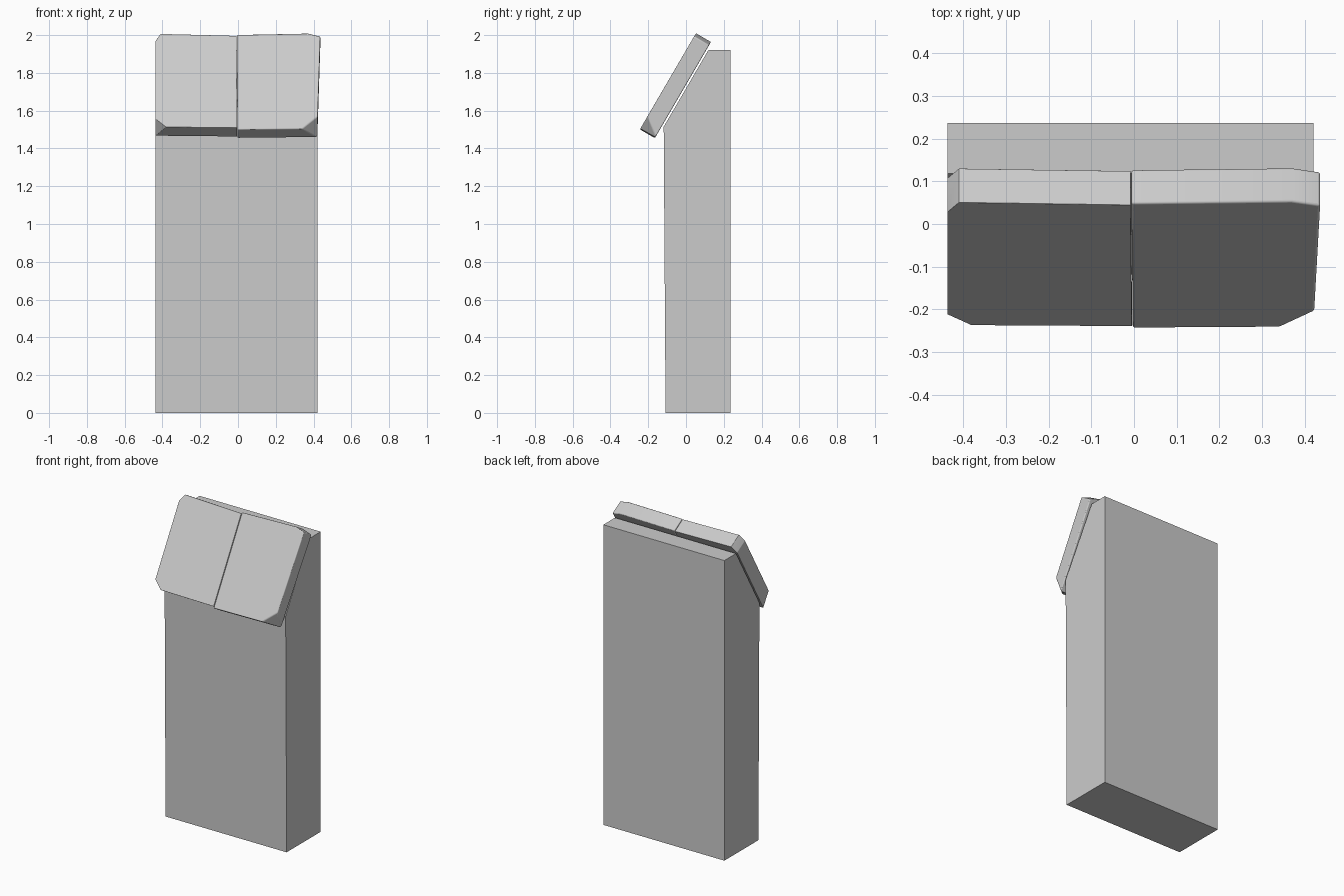
import bpy, bmesh
from mathutils import Vector

if "Cube" in bpy.data.objects:
    bpy.data.objects.remove(bpy.data.objects["Cube"], do_unlink=True)

stone = bpy.data.materials.new("stone_grey")
stone.use_nodes = True
GREY = (0.6, 0.6, 0.6, 1)
stone.diffuse_color = GREY
stone.node_tree.nodes["Principled BSDF"].inputs["Base Color"].default_value = GREY

# Sloping frame of the slabs: origin at their top back edge
ORIGIN = Vector((0, 0.13, 1.96))
UP = Vector((0, 0.504, 0.864))
OUT = Vector((0, -0.864, 0.504))
THICK = 0.092


def on_slope(x, v, depth):
    return ORIGIN + Vector((x, 0, 0)) + UP * v + OUT * depth


def make_object(name, bm):
    bmesh.ops.recalc_face_normals(bm, faces=bm.faces)
    mesh = bpy.data.meshes.new(name)
    bm.to_mesh(mesh)
    bm.free()
    mesh.materials.append(stone)
    ob = bpy.data.objects.new(name, mesh)
    bpy.context.collection.objects.link(ob)
    return ob


def prism(front, back):
    """Closed solid between two matching outlines."""
    bm = bmesh.new()
    a = [bm.verts.new(p) for p in front]
    b = [bm.verts.new(p) for p in back]
    bm.faces.new(a)
    bm.faces.new(b[::-1])
    for i in range(len(a)):
        j = (i + 1) % len(a)
        bm.faces.new((a[i], b[i], b[j], a[j]))
    return bm


def slab(name, outline, chip, bevel):
    bm = prism([on_slope(x, v, THICK) for x, v in outline],
               [on_slope(x, v, 0) for x, v in outline])
    # Chipped lower outer corner
    p, q, r = (on_slope(*c) for c in chip)
    normal = (q - p).cross(r - p)
    middle = sum((v.co for v in bm.verts), Vector()) / len(bm.verts)
    if normal.dot(middle - p) > 0:
        normal.negate()
    cut = bmesh.ops.bisect_plane(bm, geom=bm.verts[:] + bm.edges[:] + bm.faces[:],
                                 plane_co=p, plane_no=normal, clear_outer=True)
    bmesh.ops.holes_fill(bm, edges=[e for e in cut["geom_cut"]
                                    if isinstance(e, bmesh.types.BMEdge)])
    ob = make_object(name, bm)
    mod = ob.modifiers.new("worn_edges", "BEVEL")
    mod.width = bevel
    mod.segments = 3
    mod.limit_method = "ANGLE"
    mod.angle_limit = 0.35
    bpy.ops.object.select_all(action="DESELECT")
    ob.select_set(True)
    bpy.context.view_layer.objects.active = ob
    bpy.ops.object.shade_smooth_by_angle(angle=0.7)


# Pillar with a sloping cut at its upper front
profile = [(-0.108, 0), (0.236, 0), (0.236, 1.92), (0.118, 1.92), (-0.118, 1.515)]
make_object("pillar", prism([(-0.437, y, z) for y, z in profile],
                            [(0.42, y, z) for y, z in profile]))

# Two worn slabs side by side
slab("right_slab",
     [(-0.437, -0.57), (-0.437, -0.045), (-0.41, 0), (-0.008, -0.012), (-0.005, -0.575)],
     [(-0.37, -0.58, THICK), (-0.437, -0.52, THICK), (-0.425, -0.58, 0)], 0.022)
slab("left_slab",
     [(-0.003, -0.585), (-0.006, -0.005), (0.37, 0.004), (0.436, -0.015), (0.42, -0.58)],
     [(0.335, -0.585, THICK), (0.422, -0.505, THICK), (0.41, -0.585, 0)], 0.018)
